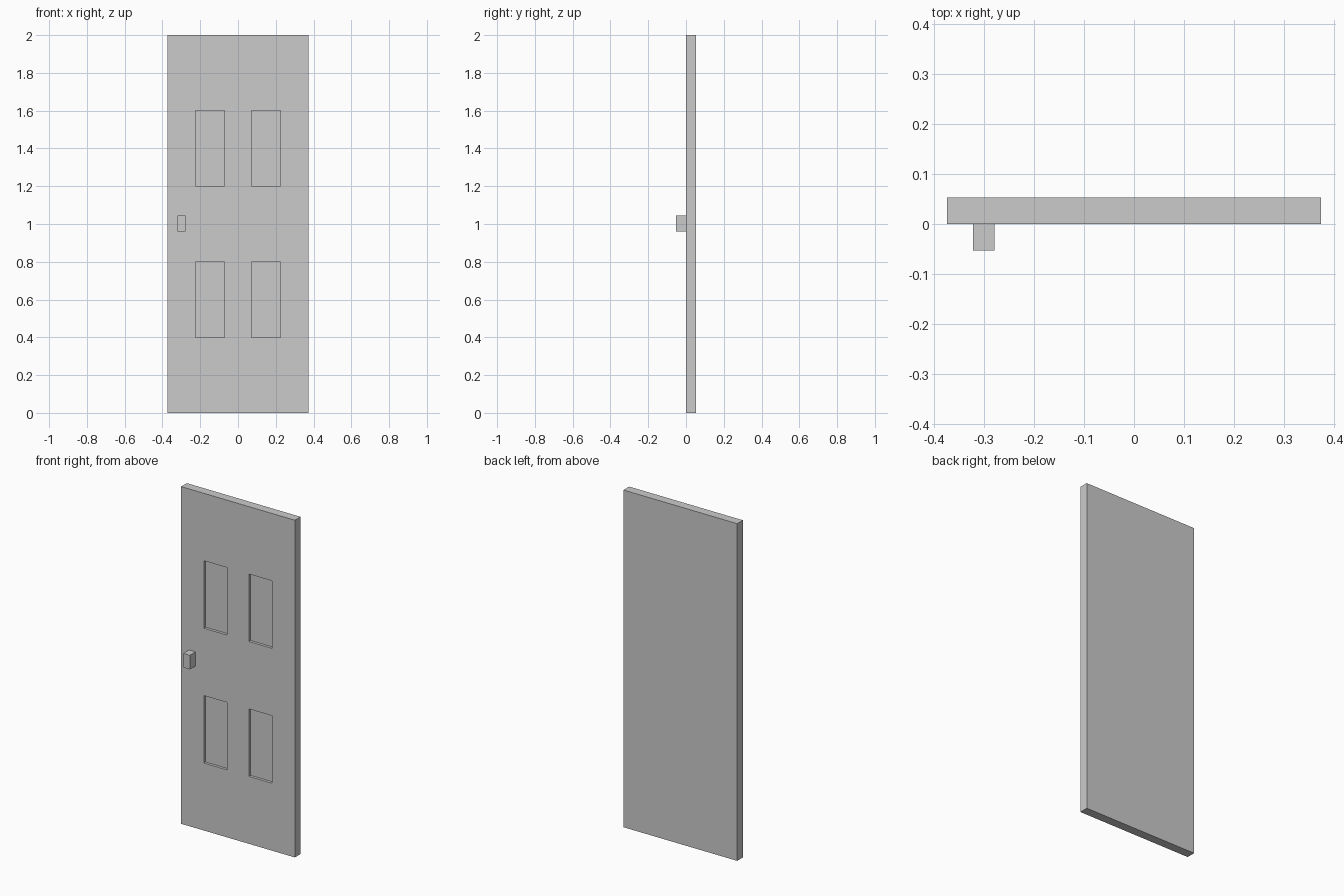
import bpy, bmesh
from mathutils import Matrix, Vector

if "Cube" in bpy.data.objects:
    bpy.data.objects.remove(bpy.data.objects["Cube"])


def box(bm, lo, hi):
    lo, hi = Vector(lo), Vector(hi)
    m = Matrix.Translation((lo + hi) / 2) @ Matrix.Diagonal((*(hi - lo), 1))
    bmesh.ops.create_cube(bm, size=1, matrix=m)


def finish(bm, name):
    bmesh.ops.recalc_face_normals(bm, faces=bm.faces[:])
    mesh = bpy.data.meshes.new(name)
    bm.to_mesh(mesh)
    bm.free()
    obj = bpy.data.objects.new(name, mesh)
    bpy.context.collection.objects.link(obj)
    return obj


# Door slab
W, D = 0.3733, 0.0533
PX, PZ = (0.0715, 0.2245), ((0.4, 0.8), (1.2, 1.6))
RECESS = 0.016
bm = bmesh.new()
box(bm, (-W, 0, 0), (W, D, 2))

# Cut lines along the panel borders
cuts = [((s * x, 0, 0), (1, 0, 0)) for s in (-1, 1) for x in PX]
cuts += [((0, 0, z), (0, 0, 1)) for pair in PZ for z in pair]
for co, no in cuts:
    bmesh.ops.bisect_plane(bm, geom=bm.verts[:] + bm.edges[:] + bm.faces[:],
                           plane_co=co, plane_no=no)


# Four recessed panels on the front
def is_panel(f):
    c = f.calc_center_median()
    return (abs(c.y) < 1e-5 and PX[0] < abs(c.x) < PX[1]
            and any(a < c.z < b for a, b in PZ))


panels = [f for f in bm.faces if is_panel(f)]
new = bmesh.ops.extrude_discrete_faces(bm, faces=panels)["faces"]
for f in new:
    bmesh.ops.translate(bm, verts=f.verts[:], vec=(0, RECESS, 0))
bmesh.ops.remove_doubles(bm, verts=bm.verts[:], dist=1e-5)
finish(bm, "door_slab")

# Handle block
bm = bmesh.new()
box(bm, (-0.3213, -D, 0.961), (-0.2787, 0, 1.045))
finish(bm, "door_handle")
